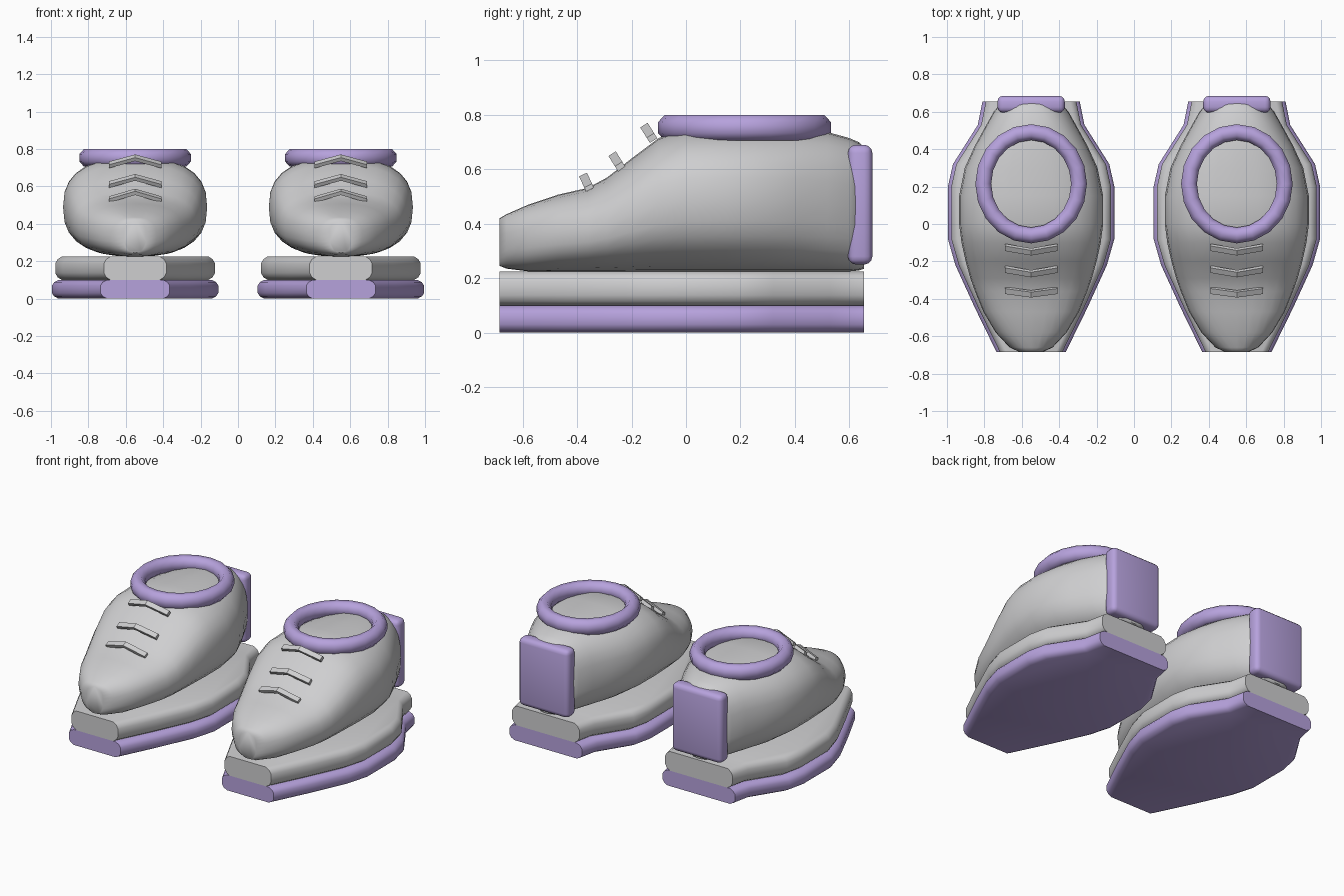
import bpy, bmesh, math
from mathutils import Vector

if "Cube" in bpy.data.objects:
    bpy.data.objects.remove(bpy.data.objects["Cube"])


def material(name, rgb):
    m = bpy.data.materials.new(name)
    m.diffuse_color = (*rgb, 1)
    m.use_nodes = True
    m.node_tree.nodes["Principled BSDF"].inputs["Base Color"].default_value = m.diffuse_color
    return m


GREY = material("light grey", (0.62, 0.62, 0.63))
PURPLE = material("lavender", (0.47, 0.36, 0.72))


def finish(name, bm, mat, cx, angle=40):
    bmesh.ops.recalc_face_normals(bm, faces=bm.faces)
    me = bpy.data.meshes.new(name)
    bm.to_mesh(me)
    bm.free()
    me.materials.append(mat)
    ob = bpy.data.objects.new(name, me)
    bpy.context.collection.objects.link(ob)
    ob.location.x = cx
    bpy.ops.object.select_all(action='DESELECT')
    ob.select_set(True)
    bpy.context.view_layer.objects.active = ob
    bpy.ops.object.shade_smooth_by_angle(angle=math.radians(angle))
    return ob


def loft(rings):
    """Skin a list of equal-length closed rings and cap both ends."""
    bm = bmesh.new()
    rows = [[bm.verts.new(p) for p in r] for r in rings]
    n = len(rows[0])
    for a, b in zip(rows, rows[1:]):
        for i in range(n):
            j = (i + 1) % n
            bm.faces.new((a[i], a[j], b[j], b[i]))
    bm.faces.new(rows[0])
    bm.faces.new(rows[-1])
    return bm


# Sole outline: (y, half width)
OUTLINE = [(-0.685, 0.185), (-0.45, 0.30), (-0.22, 0.405), (-0.08, 0.445),
           (0.2, 0.445), (0.32, 0.418), (0.53, 0.285), (0.655, 0.26)]


def sole(name, mat, cx, z0, z1, shrink):
    # sides bulge outwards, ends stay upright
    rings = []
    for t, inset in ((0, 0.035), (0.12, 0.012), (0.3, 0), (0.7, 0), (0.88, 0.012), (1, 0.035)):
        z = z0 + (z1 - z0) * t
        right = [(w - shrink - inset, y, z) for y, w in OUTLINE]
        rings.append(right + [(-x, y, z) for x, y, z in reversed(right)])
    finish(name, loft(rings), mat, cx, 50)


# Upper sections: (y, half width, bottom z, top z)
SECTIONS = [(-0.685, 0.06, 0.245, 0.42), (-0.66, 0.115, 0.235, 0.435),
            (-0.58, 0.19, 0.225, 0.47), (-0.47, 0.255, 0.225, 0.507),
            (-0.36, 0.30, 0.225, 0.532), (-0.29, 0.325, 0.225, 0.57),
            (-0.2, 0.35, 0.225, 0.64), (-0.1, 0.372, 0.225, 0.715),
            (0.0, 0.385, 0.225, 0.75), (0.15, 0.385, 0.225, 0.755),
            (0.3, 0.355, 0.225, 0.752), (0.42, 0.30, 0.225, 0.748),
            (0.52, 0.245, 0.225, 0.737), (0.6, 0.20, 0.225, 0.715),
            (0.635, 0.17, 0.228, 0.70), (0.655, 0.12, 0.235, 0.68)]


def spow(v, p):
    return math.copysign(abs(v) ** p, v)


def upper(cx):
    rings = []
    for y, w, zb, zt in SECTIONS:
        c, h = (zb + zt) / 2, (zt - zb) / 2
        ring = []
        for i in range(28):
            a = 2 * math.pi * i / 28
            ring.append((w * spow(math.cos(a), 0.8), y, c + h * spow(math.sin(a), 0.8)))
        rings.append(ring)
    finish("upper", loft(rings), GREY, cx, 60)


def collar(cx):
    # padded ring around the ankle opening
    rings, major, minor = [], 20, 8
    bm = bmesh.new()
    for i in range(major):
        a = 2 * math.pi * i / major
        row = []
        for j in range(minor):
            b = 2 * math.pi * (j + 0.5) / minor
            r = 0.046 * math.cos(b)
            row.append(bm.verts.new(((0.256 + r) * math.cos(a),
                                     0.215 + (0.276 + r) * math.sin(a),
                                     0.753 + 0.051 * math.sin(b))))
        rings.append(row)
    for i in range(major):
        p, q = rings[i], rings[(i + 1) % major]
        for j in range(minor):
            k = (j + 1) % minor
            bm.faces.new((p[j], p[k], q[k], q[j]))
    finish("collar", bm, PURPLE, cx, 60)


def heel_tab(cx):
    bm = bmesh.new()
    bmesh.ops.create_cube(bm, size=1)
    for v in bm.verts:
        v.co = Vector((v.co.x * 0.36, 0.64 + v.co.y * 0.09, 0.47 + v.co.z * 0.44))
    bmesh.ops.bevel(bm, geom=bm.edges[:], offset=0.03, segments=3, profile=0.5, affect='EDGES')
    finish("heel_tab", bm, PURPLE, cx, 60)


def lace(cx, y, z, slope):
    # shallow V bar whose middle stands off the tongue
    along = Vector((0, math.cos(slope), math.sin(slope)))
    out = Vector((0, -math.sin(slope), math.cos(slope)))
    rings = []
    for x, lift in ((-0.14, 0), (0, 0.045), (0.14, 0)):
        c = Vector((x, y, z)) + out * lift
        rings.append([c + along * a * 0.016 + out * b * 0.011
                      for a, b in ((-1, -1), (1, -1), (1, 1), (-1, 1))])
    finish("lace", loft(rings), GREY, cx, 25)


# Pair of shoes
for cx in (-0.55, 0.55):
    sole("outsole", PURPLE, cx, 0.0, 0.1, 0.0)
    sole("midsole", GREY, cx, 0.1, 0.225, 0.018)
    upper(cx)
    collar(cx)
    heel_tab(cx)
    lace(cx, -0.125, 0.715, math.radians(32))
    lace(cx, -0.242, 0.61, math.radians(32))
    lace(cx, -0.355, 0.53, math.radians(25))
